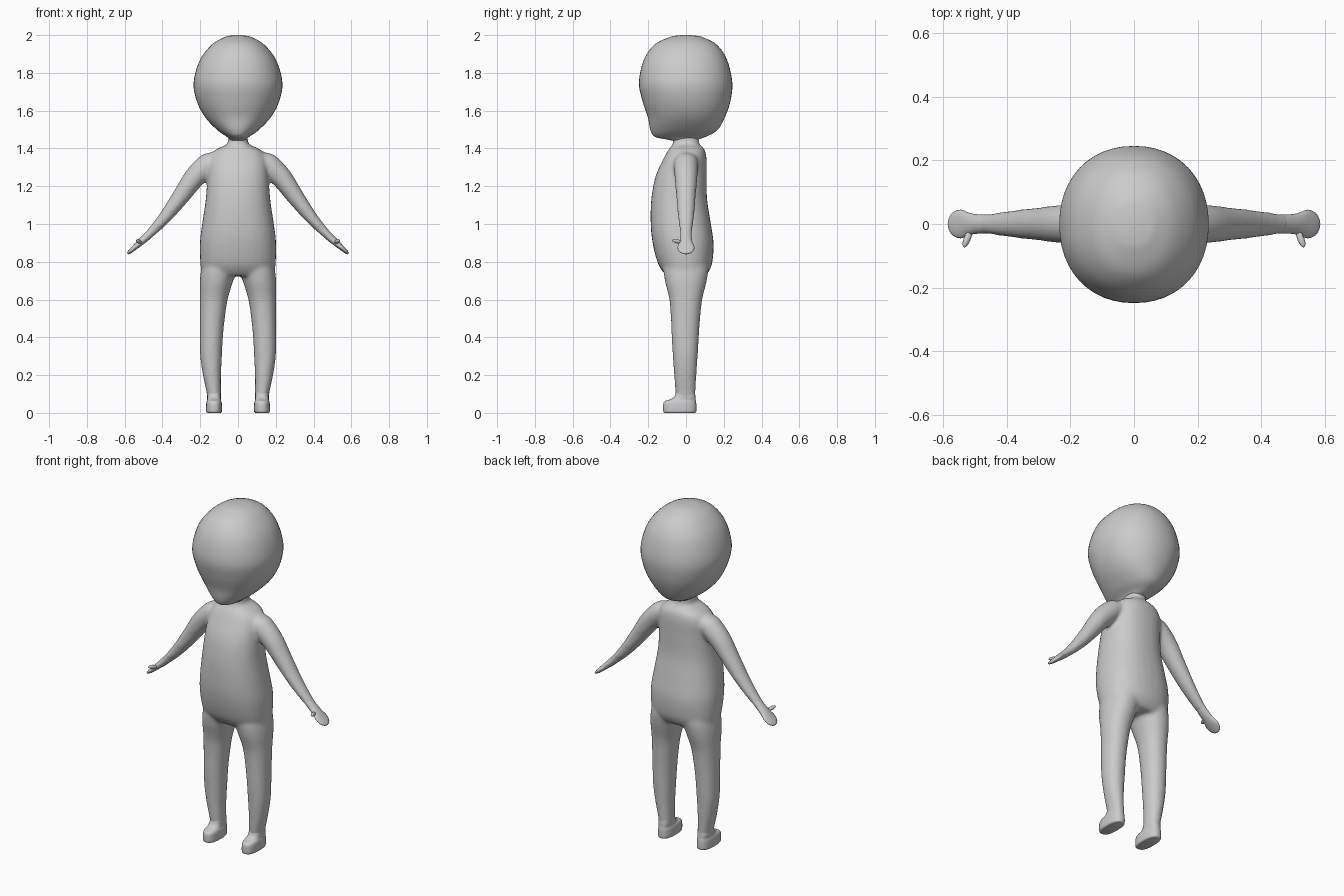
import bpy, bmesh, math
from mathutils import Matrix, Vector

if "Cube" in bpy.data.objects:
    bpy.data.objects.remove(bpy.data.objects["Cube"])

skin = bpy.data.materials.new("plain_grey")
skin.diffuse_color = (0.6, 0.6, 0.6, 1)
skin.use_nodes = True
skin.node_tree.nodes["Principled BSDF"].inputs["Base Color"].default_value = skin.diffuse_color


def smooth_rows(rows, steps):
    """Catmull-Rom interpolation between cross-sections."""
    out = []
    for i in range(len(rows) - 1):
        p0, p1, p2 = rows[max(i - 1, 0)], rows[i], rows[i + 1]
        p3 = rows[min(i + 2, len(rows) - 1)]
        for k in range(steps):
            t = k / steps
            out.append([0.5 * (2 * b + (c - a) * t + (2 * a - 5 * b + 4 * c - d) * t * t
                               + (3 * b - a - 3 * c + d) * t ** 3)
                        for a, b, c, d in zip(p0, p1, p2, p3)])
    return out + [list(rows[-1])]


def loft(bm, rows, side=1, axis=(1, 0, 0), power=2.0, steps=4, n=32):
    """Skin rings given as (centre x, y, z, half width, half depth)."""
    u, v = Vector(axis).normalized(), Vector((0, 1, 0))
    rings = []
    for cx, cy, cz, rx, ry in smooth_rows(rows, steps):
        ring = []
        for i in range(n):
            a = 2 * math.pi * i / n
            c, s = math.cos(a), math.sin(a)
            p = Vector((cx, cy, cz))
            p += u * rx * math.copysign(abs(c) ** (2 / power), c)
            p += v * ry * math.copysign(abs(s) ** (2 / power), s)
            ring.append(bm.verts.new((p.x * side, p.y, p.z)))
        rings.append(ring)
    for a, b in zip(rings, rings[1:]):
        for i in range(n):
            j = (i + 1) % n
            bm.faces.new((a[i], a[j], b[j], b[i]))
    bm.faces.new(rings[0])
    bm.faces.new(rings[-1])


def upright(rows):
    """Turn (z, x0, x1, y0, y1) extents into loft rings."""
    return [((x0 + x1) / 2, (y0 + y1) / 2, z, (x1 - x0) / 2, (y1 - y0) / 2)
            for z, x0, x1, y0, y1 in rows]


def finish(name, bm, angle=50):
    bmesh.ops.recalc_face_normals(bm, faces=bm.faces)
    me = bpy.data.meshes.new(name)
    bm.to_mesh(me)
    bm.free()
    me.materials.append(skin)
    ob = bpy.data.objects.new(name, me)
    bpy.context.collection.objects.link(ob)
    bpy.ops.object.select_all(action='DESELECT')
    ob.select_set(True)
    bpy.context.view_layer.objects.active = ob
    bpy.ops.object.shade_smooth_by_angle(angle=math.radians(angle))
    return ob


# Head: wide rounded skull tapering to a narrow chin and jaw
head = [(1.438, .03, -.05, .04), (1.447, .045, -.10, .065), (1.462, .06, -.165, .105),
        (1.496, .108, -.188, .165), (1.565, .174, -.202, .206), (1.65, .218, -.23, .235),
        (1.75, .235, -.249, .245), (1.87, .201, -.223, .217), (1.95, .138, -.166, .162),
        (1.988, .075, -.09, .09), (1.998, .035, -.045, .045), (2.0, .008, -.01, .01)]
bm = bmesh.new()
loft(bm, upright([(z, -x, x, y0, y1) for z, x, y0, y1 in head]), power=2.15, steps=5, n=48)
finish("head", bm, 80)

# Body: torso, neck, arms and legs fused into one smooth skin
bm = bmesh.new()
torso = [(.725, .17, -.10, .10), (.75, .192, -.125, .122), (.80, .2, -.152, .14),
         (.9, .202, -.177, .146), (1.0, .19, -.187, .132), (1.13, .171, -.184, .112),
         (1.25, .162, -.162, .109), (1.34, .155, -.122, .109), (1.385, .13, -.098, .102),
         (1.41, .085, -.08, .085), (1.425, .056, -.07, .07), (1.47, .052, -.068, .068)]
loft(bm, upright([(z, -x, x, y0, y1) for z, x, y0, y1 in torso]), power=2.3)

leg = [(.05, .092, .162, -.05, .048), (.1, .09, .165, -.056, .05), (.2, .09, .186, -.063, .055),
       (.3, .085, .2, -.07, .062), (.4, .08, .202, -.076, .068), (.5, .07, .202, -.08, .075),
       (.6, .055, .202, -.088, .086), (.7, .025, .202, -.112, .11), (.78, .0, .19, -.12, .12),
       (.85, .0, .16, -.1, .1)]
arm = [(.08, 0, 1.36, .035, .045), (.13, 0, 1.335, .06, .062), (.175, 0, 1.3, .062, .064),
       (.235, 0, 1.24, .056, .06), (.30, 0, 1.15, .047, .052), (.367, 0, 1.06, .037, .045),
       (.425, 0, .992, .029, .037), (.475, 0, .94, .023, .031)]
for s in (-1, 1):
    loft(bm, upright(leg), side=s, power=2.15)
    loft(bm, arm, side=s, axis=(.78, 0, .62))
body = finish("body", bm)
fuse = body.modifiers.new("fuse", 'REMESH')
fuse.mode = 'VOXEL'
fuse.voxel_size = 0.009
fuse.use_smooth_shade = True
soften = body.modifiers.new("soften", 'SMOOTH')
soften.factor = 0.5
soften.iterations = 12

# Mitten hands with a small thumb, and flat-soled feet
hand = [(.445, 0, .971, .022, .03), (.485, 0, .931, .021, .03), (.515, 0, .904, .018, .034),
        (.545, 0, .877, .014, .045), (.568, 0, .857, .011, .038), (.58, 0, .846, .008, .022),
        (.584, 0, .842, .003, .006)]
foot = [(.0, .034, -.112, .046), (.006, .041, -.12, .054), (.03, .042, -.121, .055),
        (.052, .041, -.119, .054), (.064, .038, -.108, .052), (.071, .036, -.085, .051),
        (.085, .036, -.062, .05), (.11, .035, -.052, .047)]
for s, label in ((-1, "right"), (1, "left")):
    bm = bmesh.new()
    loft(bm, hand, side=s, axis=(.72, 0, .69), n=24)
    aim = Vector((s * .35, -.9, .2)).to_track_quat('Z', 'Y').to_matrix().to_4x4()
    place = Matrix.Translation((s * .525, -.046, .908)) @ aim @ Matrix.Diagonal((.011, .011, .03, 1))
    bmesh.ops.create_uvsphere(bm, u_segments=16, v_segments=10, radius=1, matrix=place)
    finish(label + "_hand", bm, 80)

    bm = bmesh.new()
    loft(bm, upright([(z, .127 - r, .127 + r, y0, y1) for z, r, y0, y1 in foot]),
         side=s, power=2.5, steps=3)
    finish(label + "_foot", bm)
